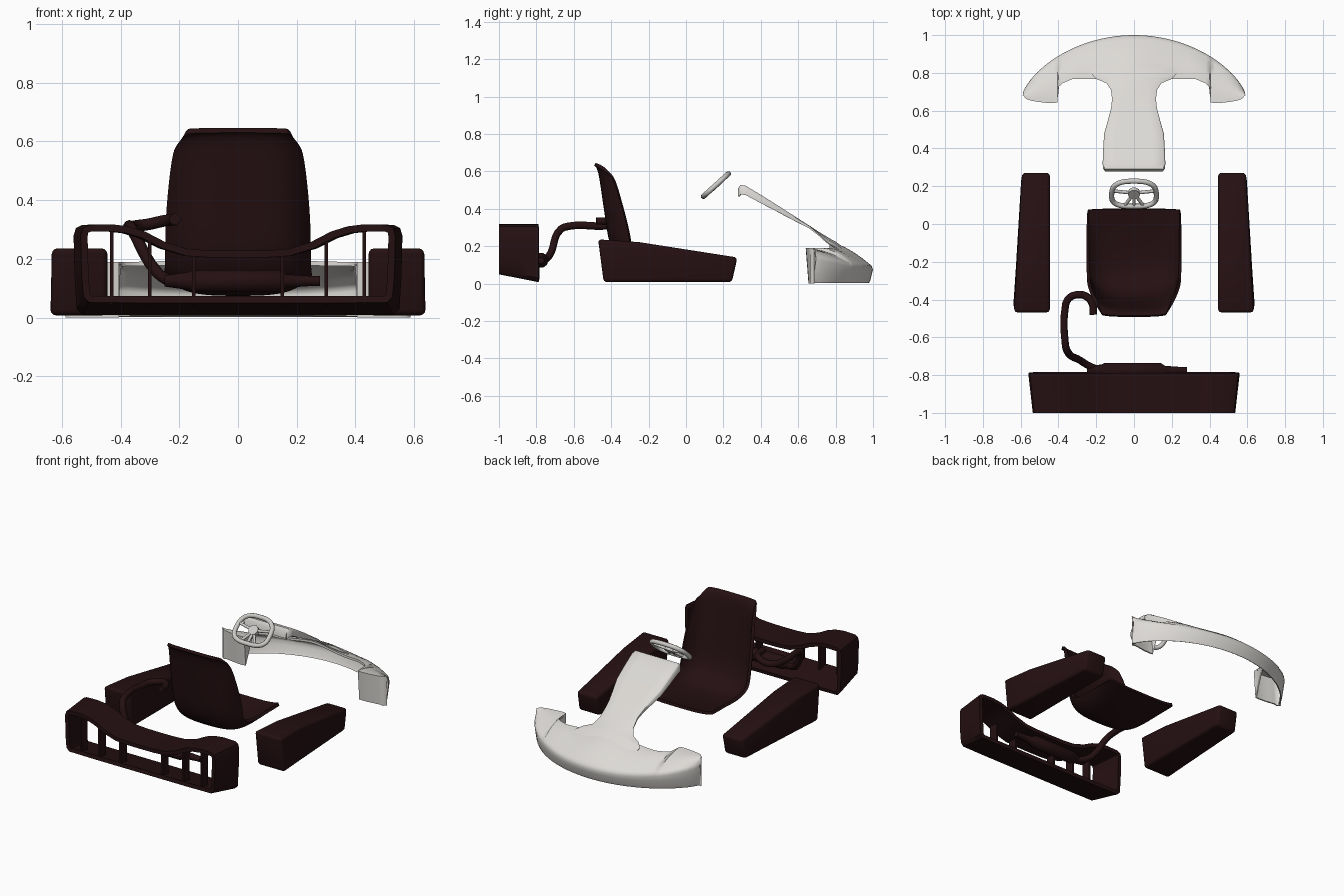
import bpy, bmesh, math
from mathutils import Vector

if "Cube" in bpy.data.objects:
    bpy.data.objects.remove(bpy.data.objects["Cube"])


def material(name, rgb):
    m = bpy.data.materials.new(name)
    m.diffuse_color = (*rgb, 1)
    m.use_nodes = True
    m.node_tree.nodes["Principled BSDF"].inputs["Base Color"].default_value = m.diffuse_color
    return m


DARK = material("dark maroon", (0.018, 0.005, 0.006))
WHITE = material("warm white", (0.72, 0.70, 0.67))
GREY = material("light grey", (0.60, 0.59, 0.57))


def finish(ob, mat, angle=40, solid=0, offset=-1, bevel=0, subsurf=0):
    """Add modifiers, bake them and shade smooth with sharp edges kept."""
    ob.data.materials.append(mat)
    if subsurf:
        ob.modifiers.new("sub", 'SUBSURF').levels = subsurf
    if solid:
        s = ob.modifiers.new("solid", 'SOLIDIFY')
        s.thickness, s.offset = solid, offset
    if bevel:
        b = ob.modifiers.new("bevel", 'BEVEL')
        b.width, b.segments, b.limit_method = bevel, 3, 'ANGLE'
    bpy.ops.object.select_all(action='DESELECT')
    ob.select_set(True)
    bpy.context.view_layer.objects.active = ob
    bpy.ops.object.convert(target='MESH')
    bpy.ops.object.shade_smooth_by_angle(angle=math.radians(angle))
    return ob


def sheet(name, rows, mat, closed=False, caps=False, **kw):
    """Surface through rows of points; caps closes the first and last row."""
    bm = bmesh.new()
    vs = [[bm.verts.new(p) for p in r] for r in rows]
    n = len(rows[0])
    for a, b in zip(vs, vs[1:]):
        for i in range(n if closed else n - 1):
            j = (i + 1) % n
            bm.faces.new((a[i], a[j], b[j], b[i]))
    if caps:
        bm.faces.new(vs[0])
        bm.faces.new(vs[-1])
    bmesh.ops.recalc_face_normals(bm, faces=bm.faces)
    me = bpy.data.meshes.new(name)
    bm.to_mesh(me)
    bm.free()
    ob = bpy.data.objects.new(name, me)
    bpy.context.collection.objects.link(ob)
    return finish(ob, mat, **kw)


def tube(name, pts, r, mat, cyclic=False, radii=None, smooth=True):
    cu = bpy.data.curves.new(name, 'CURVE')
    cu.dimensions, cu.bevel_depth, cu.bevel_resolution = '3D', r, 3
    cu.use_fill_caps, cu.resolution_u = True, 6
    sp = cu.splines.new('BEZIER' if smooth else 'POLY')
    ps = sp.bezier_points if smooth else sp.points
    ps.add(len(pts) - 1)
    for i, p in enumerate(pts):
        ps[i].co = p if smooth else (*p, 1)
        ps[i].radius = radii[i] if radii else 1
        if smooth:
            ps[i].handle_left_type = ps[i].handle_right_type = 'AUTO'
    sp.use_cyclic_u = cyclic
    ob = bpy.data.objects.new(name, cu)
    bpy.context.collection.objects.link(ob)
    return finish(ob, mat, angle=50)


# side pods: tapered wedges
for s, side in ((1, "right"), (-1, "left")):
    rows = []
    for y, yb, xo, top in ((-0.47, -0.44, 0.64, 0.237), (-0.25, -0.25, 0.627, 0.222),
                           (0.275, 0.245, 0.597, 0.14)):
        rows.append([(s * 0.445, yb, 0.008), (s * xo, yb, 0.008),
                     (s * (xo - 0.005), y, top), (s * 0.445, y, top)])
    sheet("side_pod_" + side, rows, DARK, closed=True, caps=True, bevel=0.018)

# rear bumper: hollow loop
half = [(0, 0.228), (0.1, 0.229), (0.18, 0.234), (0.26, 0.258), (0.33, 0.293), (0.39, 0.311),
        (0.45, 0.318), (0.53, 0.316), (0.552, 0.305), (0.56, 0.28), (0.557, 0.15),
        (0.55, 0.03), (0.53, 0.01), (0.35, 0.008), (0.15, 0.008), (0, 0.008)]
loop = half + [(-x, z) for x, z in half[-2:0:-1]]
rows = []
for k in range(5):
    t = k / 4                                   # 0 at the rear edge, 1 at the inner edge
    rows.append([(x * (0.957 + 0.043 * t), -1 + 0.212 * t,
                  z + (0.042 * (1 - t) if z < 0.1 else 0)) for x, z in loop])
sheet("rear_bumper", rows, DARK, closed=True, solid=0.024)

# bumper ribs
for x, top in ((0.43, 0.305), (0.30, 0.27), (0.15, 0.225)):
    for s in (1, -1):
        rows = [[(s * x + a, y, z) for a, y in ((-0.006, -0.99), (0.006, -0.99),
                 (0.006, -0.93), (-0.006, -0.93))] for z in (0.045, top)]
        sheet("bumper_rib", rows, DARK, closed=True, caps=True)

# exhaust pipe and muffler
tube("exhaust_pipe", [(-0.215, -0.48, 0.335), (-0.22, -0.425, 0.333), (-0.25, -0.385, 0.33),
     (-0.305, -0.375, 0.318), (-0.35, -0.40, 0.312), (-0.365, -0.45, 0.308), (-0.365, -0.62, 0.308),
     (-0.355, -0.67, 0.29), (-0.28, -0.725, 0.16), (-0.24, -0.75, 0.13), (-0.18, -0.775, 0.12)],
     0.02, DARK)
tube("muffler", [(x, -0.775, 0.125) for x in (-0.25, -0.17, -0.155, 0.14, 0.165, 0.25, 0.28)],
     0.04, DARK, radii=(0.5, 0.8, 1, 1, 0.6, 0.45, 0.45), smooth=False)

# seat: bucket shell, (y, z, half width, side depth) from front lip to top
prof = [(0.08, 0.13, 0.245, 0.02), (-0.05, 0.10, 0.245, 0.05), (-0.18, 0.08, 0.245, 0.07),
        (-0.28, 0.085, 0.243, 0.08), (-0.36, 0.13, 0.24, 0.09), (-0.405, 0.22, 0.24, 0.11),
        (-0.42, 0.33, 0.238, 0.10), (-0.438, 0.45, 0.228, 0.085), (-0.452, 0.55, 0.215, 0.07),
        (-0.462, 0.605, 0.205, 0.06), (-0.475, 0.632, 0.185, 0.03), (-0.488, 0.638, 0.17, 0.01)]
rows = []
for i, (y, z, w, d) in enumerate(prof):
    a, b = prof[max(i - 1, 0)], prof[min(i + 1, len(prof) - 1)]
    n = Vector((b[1] - a[1], a[0] - b[0])).normalized()
    if i > 8:
        n = Vector((1, -0.35)).normalized()
    row = []
    for u in (-1, -0.97, -0.88, -0.7, -0.4, 0, 0.4, 0.7, 0.88, 0.97, 1):
        e = d * abs(u) ** 5
        row.append((w * u, y + n.x * e, z + n.y * e))
    rows.append(row)
sheet("seat", rows, DARK, subsurf=2, solid=0.018, offset=0)

# steering wheel: tilted rounded rim, hub and spokes
tilt = Vector((0, 0.74, 0.67))


def on_wheel(x, v, h=0):
    return Vector((x, 0.16, 0.527)) + tilt * v + Vector((0, -0.67, 0.74)) * h


rim = []
for k in range(24):
    a = 2 * math.pi * k / 24
    c, s = math.cos(a), math.sin(a)
    rim.append(on_wheel(math.copysign(abs(c) ** 0.7, c) * (0.118 - 0.008 * s),
                        math.copysign(abs(s) ** 0.7, s) * 0.09))
tube("steering_rim", rim, 0.014, GREY, cyclic=True)
for x, v in ((-0.11, 0.02), (0.11, 0.02), (0, -0.09), (-0.05, -0.085), (0.05, -0.085)):
    tube("wheel_spoke", [on_wheel(0, 0, -0.005), on_wheel(x, v)], 0.009, GREY, smooth=False)
tube("wheel_hub", [on_wheel(0, 0, -0.015), on_wheel(0, 0, 0.008)], 0.032, GREY, smooth=False)


# nose wing: curved shell with front skirt and hooked ends
def front_y(x):
    return 0.685 + 0.315 * max(0, 1 - (x / 0.59) ** 2) ** 0.7


right = [(0.02 + 0.038 * i, 0.768) for i in range(9)] + [
    (0.35, 0.757), (0.38, 0.745), (0.40, 0.725), (0.406, 0.643), (0.43, 0.64), (0.47, 0.642),
    (0.51, 0.647), (0.545, 0.653), (0.57, 0.662), (0.583, 0.676), (0.588, 0.684)]
rows = []
for x, back in [(-x, b) for x, b in right[::-1]] + right:
    f, ax = front_y(x), abs(x)
    zb = 0.19 + 0.035 * math.exp(-(x / 0.16) ** 2)
    zf = 0.09 + 0.05 * (ax / 0.588) ** 3
    hook = ax > 0.403
    row = [(x, back + 0.015 * (hook and ax < 0.56), 0.0 if hook else zb - 0.015)]
    for t in (0, 0.15, 0.35, 0.55, 0.75, 0.9, 0.97, 1):
        z = zb + (zf - zb) * (t ** 1.15) + 0.012 * math.sin(math.pi * t)
        row.append((x, back + (f - back) * t, z - (0.015 if t == 1 else 0)))
    for drop, inset in ((0.55, 0.006), (0.15, 0.015), (0.0, 0.022)):
        row.append((x * (1 - inset * 0.6), max(f - inset, back), zf * drop + 0.003))
    rows.append(row)
sheet("nose_wing", rows, WHITE, solid=0.008, angle=50)

# nose panel: stem rising from the wing to the steering wheel, (y, z, half width)
stem = [(0.282, 0.515, 0.155), (0.292, 0.528, 0.164), (0.32, 0.523, 0.166), (0.40, 0.475, 0.163),
        (0.48, 0.425, 0.158), (0.55, 0.38, 0.138), (0.61, 0.342, 0.122), (0.66, 0.31, 0.116),
        (0.71, 0.277, 0.122), (0.745, 0.256, 0.145), (0.768, 0.242, 0.20), (0.80, 0.225, 0.23),
        (0.88, 0.165, 0.20)]
rows = []
for y, z, w in stem:
    lip = 0.05 * max(0, min(1, (0.8 - y) / 0.45))
    flat = 0.03 * max(0, min(1, (y - 0.68) / 0.08))
    row = []
    for u, d in ((-1, 1), (-1, 0.2), (-0.95, 0), (-0.6, 0), (0, 0), (0.6, 0),
                 (0.95, 0), (1, 0.2), (1, 1)):
        row.append((w * u, y, z - lip * d - flat * u * u))
    rows.append(row)
rows.insert(0, [(x * 0.98, y - 0.004, 0.468 if abs(x) < 0.154 else z)
                for x, y, z in rows[0]])
sheet("nose_panel", rows, WHITE, solid=0.008, angle=50)
